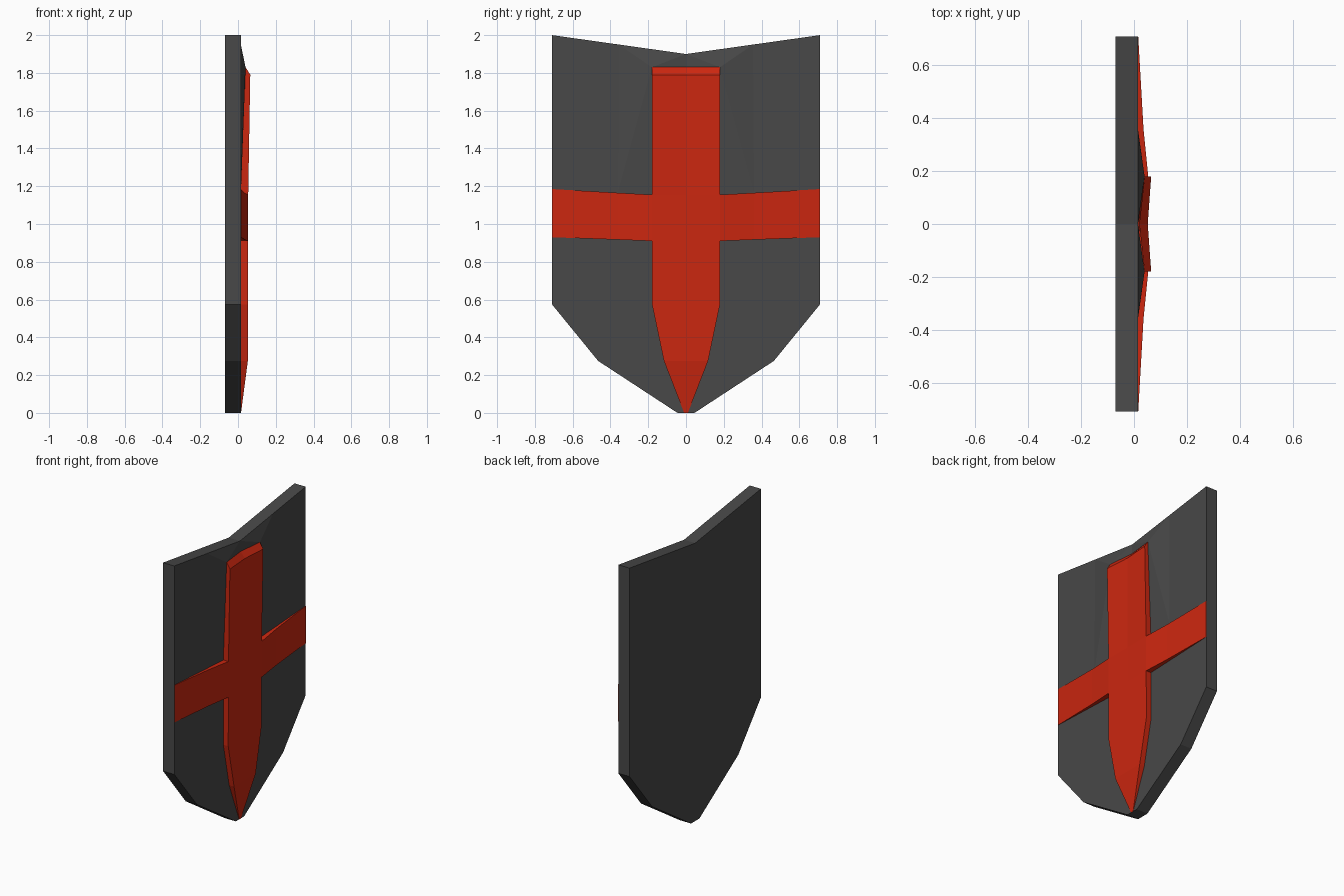
import bpy, bmesh

if "Cube" in bpy.data.objects:
    bpy.data.objects.remove(bpy.data.objects["Cube"])

FACE = 0.015   # front plane of the plate
BACK = -0.07


def material(name, rgb):
    m = bpy.data.materials.new(name)
    m.diffuse_color = (*rgb, 1)
    m.use_nodes = True
    m.node_tree.nodes["Principled BSDF"].inputs["Base Color"].default_value = m.diffuse_color
    return m


def make_object(name, bm, mat, mirror=False):
    bmesh.ops.recalc_face_normals(bm, faces=bm.faces)
    me = bpy.data.meshes.new(name)
    bm.to_mesh(me)
    bm.free()
    me.materials.append(mat)
    ob = bpy.data.objects.new(name, me)
    bpy.context.collection.objects.link(ob)
    if mirror:
        mod = ob.modifiers.new("Mirror", 'MIRROR')
        mod.use_axis = (False, True, False)
        mod.merge_threshold = 0.0005
    return ob


dark = material("dark_grey", (0.065, 0.065, 0.065))
red = material("red", (0.6, 0.02, 0.005))

# Shield plate: half front outline with a raised point beside the bar top
bm = bmesh.new()
outline = [(0, 1.9), (0.355, 1.95), (0.71, 2), (0.71, 0.575),
           (0.465, 0.275), (0.045, 0), (0, 0)]
front = [bm.verts.new((FACE, y, z)) for y, z in outline]
back = [bm.verts.new((BACK, y, z)) for y, z in outline]
bm.faces.new(back)
for i in range(len(outline) - 1):
    bm.faces.new((front[i], front[i + 1], back[i + 1], back[i]))
apex = bm.verts.new((0.04, 0.18, 1.83))
inner = [bm.verts.new((FACE, y, z)) for y, z in [(0.36, 1.17), (0.18, 1.155), (0, 1.155)]]
ring = front[:2] + inner
for a, b in zip(ring, ring[1:] + ring[:1]):
    bm.faces.new((apex, a, b))
bm.faces.new([front[1], front[2], front[3], front[4], front[5], front[6]] + inner[::-1])
make_object("shield_plate", bm, dark, mirror=True)

# Raised cross: half of the front surface, then walls down to the plate
bm = bmesh.new()
rows = [  # z, outer y, centre x, outer x
    (1.79, 0.18, 0.052, 0.065),
    (1.155, 0.18, 0.052, 0.054),
    (0.91, 0.18, 0.052, 0.053),
    (0.575, 0.18, 0.052, 0.052),
    (0.275, 0.117, 0.052, 0.052),
    (0.0, 0.01, 0.016, 0.016),
]
mid = [bm.verts.new((xc, 0, z)) for z, y, xc, xo in rows]
side = [bm.verts.new((xo, y, z)) for z, y, xc, xo in rows]
for i in range(len(rows) - 1):
    bm.faces.new((mid[i], mid[i + 1], side[i + 1], side[i]))
prev = (side[1], side[2])
for y, x, top, bottom in [(0.36, 0.036, 1.165, 0.917), (0.71, 0.016, 1.185, 0.93)]:
    cur = (bm.verts.new((x, y, top)), bm.verts.new((x, y, bottom)))
    bm.faces.new((prev[0], prev[1], cur[1], cur[0]))
    prev = cur
rim = [e for e in bm.edges if e.is_boundary and any(v.co.y > 1e-5 for v in e.verts)]
walls = bmesh.ops.extrude_edge_only(bm, edges=rim)["geom"]
for v in [g for g in walls if isinstance(g, bmesh.types.BMVert)]:
    v.co.x = FACE
    if v.co.z > 1.7:
        v.co.z = 1.83
        v.co.x = 0.04 if v.co.y > 0.1 else 0.02
make_object("raised_cross", bm, red, mirror=True)
